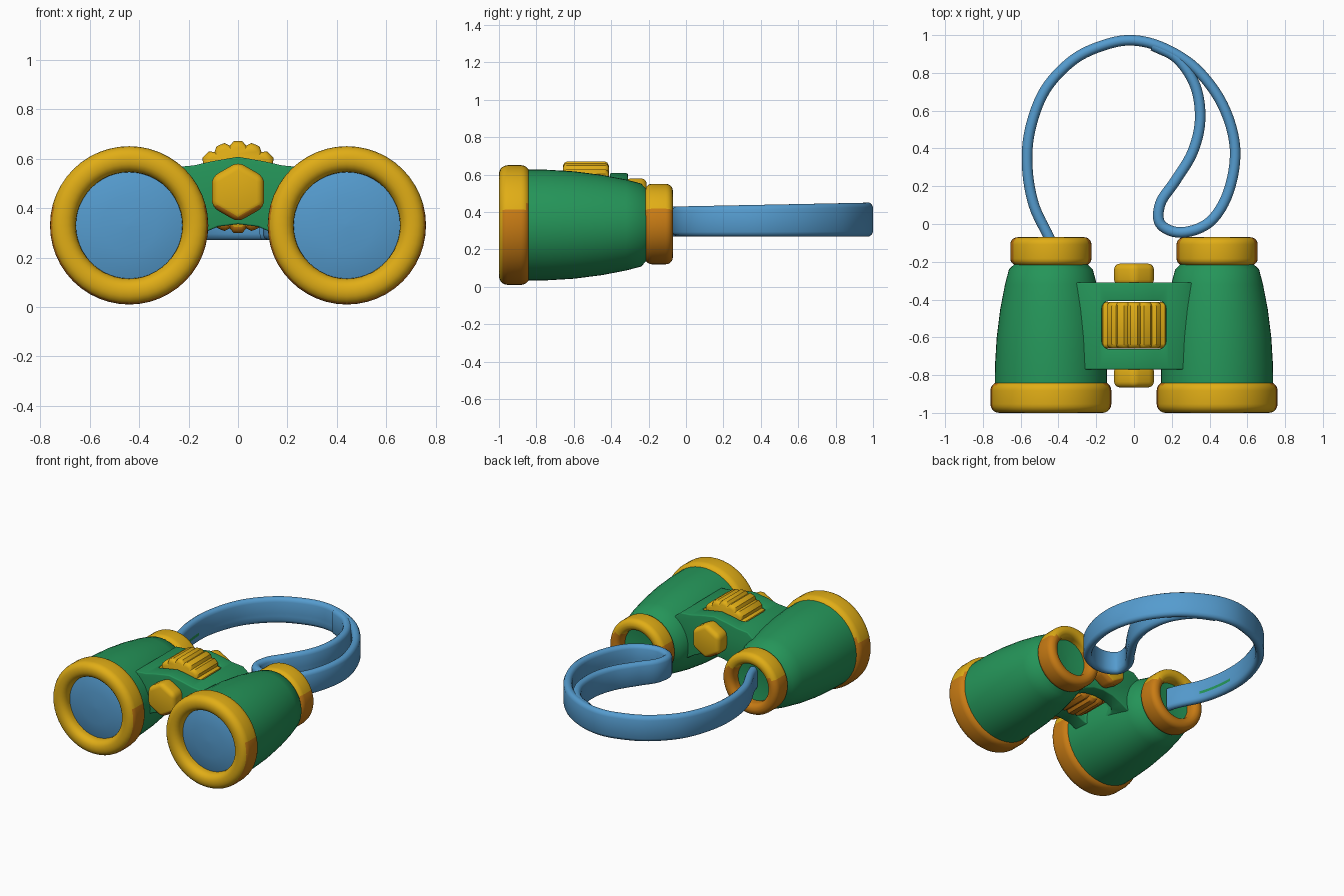
import bpy, bmesh
from math import cos, sin, pi, tau
from mathutils import Vector

cube = bpy.data.objects.get("Cube")
if cube:
    bpy.data.objects.remove(cube, do_unlink=True)


def material(name, rgb):
    m = bpy.data.materials.new(name)
    m.use_nodes = True
    m.diffuse_color = (*rgb, 1)
    m.node_tree.nodes["Principled BSDF"].inputs["Base Color"].default_value = (*rgb, 1)
    return m


GREEN = material("green", (0.018, 0.30, 0.10))
YELLOW = material("yellow", (0.75, 0.42, 0.008))
ORANGE = material("orange", (0.58, 0.20, 0.007))
BLUE = material("blue", (0.09, 0.33, 0.62))
BARREL_X, BARREL_Z = 0.44, 0.33


def finish(obj, angle=0.7):
    bpy.ops.object.select_all(action="DESELECT")
    obj.select_set(True)
    bpy.context.view_layer.objects.active = obj
    for mod in list(obj.modifiers):
        bpy.ops.object.modifier_apply(modifier=mod.name)
    bpy.ops.object.shade_smooth_by_angle(angle=angle)


def loft(name, rings, mats, closed=False):
    """Skin a list of equal-length point loops, capped or joined end to end."""
    bm = bmesh.new()
    loops = [[bm.verts.new(p) for p in ring] for ring in rings]
    pairs = list(zip(loops, loops[1:])) + ([(loops[-1], loops[0])] if closed else [])
    n = len(loops[0])
    for a, b in pairs:
        for i in range(n):
            j = (i + 1) % n
            bm.faces.new((a[i], a[j], b[j], b[i]))
    if not closed:
        bm.faces.new(loops[0])
        bm.faces.new(loops[-1])
    bmesh.ops.recalc_face_normals(bm, faces=bm.faces)
    mesh = bpy.data.meshes.new(name)
    bm.to_mesh(mesh)
    bm.free()
    obj = bpy.data.objects.new(name, mesh)
    bpy.context.collection.objects.link(obj)
    for m in mats:
        mesh.materials.append(m)
    return obj


def lathe(name, profile, x, z, mats, sides=48, closed=False, tooth=None):
    """Turn (y, radius) points about an axis along y."""
    rings = []
    for y, r in profile:
        ring = []
        for i in range(sides):
            a = tau * i / sides + pi / 2
            rr = r * (tooth(i) if tooth else 1)
            ring.append((x + rr * cos(a), y, z + rr * sin(a)))
        rings.append(ring)
    return loft(name, rings, mats, closed)


def paint(obj, rule, index=1):
    for f in obj.data.polygons:
        if rule(f.center, f.normal):
            f.material_index = index


def rounded_band(y0, y1, r0, r1, rad, steps=5):
    """Rounded rectangle profile for a rubber ring."""
    corners = [(y1 - rad, r1 - rad, 0), (y0 + rad, r1 - rad, 1),
               (y0 + rad, r0 + rad, 2), (y1 - rad, r0 + rad, 3)]
    return [(cy + rad * cos((q + k / steps) * pi / 2), cr + rad * sin((q + k / steps) * pi / 2))
            for cy, cr, q in corners for k in range(steps + 1)]


# Barrels, rubber rings and lenses
body = [(-0.87, 0.2), (-0.86, 0.297), (-0.75, 0.296), (-0.6, 0.287), (-0.45, 0.268),
        (-0.32, 0.243), (-0.24, 0.222), (-0.21, 0.19), (-0.14, 0.16), (-0.15, 0.1), (-0.155, 0.01)]
lens = [(-0.86, 0.23), (-0.93, 0.23), (-0.945, 0.18), (-0.955, 0.11), (-0.96, 0.01)]
for side, word in ((1, "left"), (-1, "right")):
    x = side * BARREL_X
    finish(lathe(word + "_barrel", body, x, BARREL_Z, [GREEN]))
    finish(lathe(word + "_lens", lens, x, BARREL_Z, [BLUE]))
    front = lathe(word + "_front_ring", rounded_band(-1, -0.835, 0.215, 0.32, 0.047),
                  x, BARREL_Z, [YELLOW, ORANGE], closed=True)
    paint(front, lambda c, n: c.z < 0.43 and n.y > -0.6 and
          (c.x - x) * n.x + (c.z - BARREL_Z) * n.z > 0)
    finish(front)
    rear = lathe(word + "_eyepiece_ring", rounded_band(-0.22, -0.07, 0.135, 0.215, 0.038),
                 x, BARREL_Z + 0.005, [YELLOW, ORANGE], closed=True)
    paint(rear, lambda c, n: c.z < 0.42)
    finish(rear)

# Bridge: arched section run along y, with a rounded window for the wheel
top = [(-0.34, 0.5), (-0.26, 0.565), (-0.18, 0.572), (-0.1, 0.59), (0, 0.607)]
bottom = [(0, 0.335), (0.08, 0.325), (0.15, 0.295), (0.24, 0.24), (0.34, 0.24)]
outline = (top + [(-a, b) for a, b in top[-2::-1]]
           + bottom[::-1] + [(-a, b) for a, b in bottom[1:]])
bridge = loft("bridge", [[(a, y, b) for a, b in outline] for y in (-0.77, -0.31)], [GREEN])

bpy.ops.mesh.primitive_cube_add(size=1, location=(0, -0.535, 0.5))
cutter = bpy.context.object
cutter.name = "window_cutter"
cutter.hide_render = True
cutter.scale = (0.34, 0.255, 1)
bpy.ops.object.transform_apply(location=False, rotation=False, scale=True)
round_off = cutter.modifiers.new("round", "BEVEL")
round_off.width, round_off.segments = 0.04, 4
cut = bridge.modifiers.new("window", "BOOLEAN")
cut.operation, cut.object, cut.solver = "DIFFERENCE", cutter, "EXACT"
edge = bridge.modifiers.new("soft_edges", "BEVEL")
edge.width, edge.segments, edge.angle_limit = 0.018, 3, 0.9
finish(bridge)
bpy.data.objects.remove(cutter, do_unlink=True)

# Ridged focus wheel
wheel = lathe("focus_wheel", [(-0.658, 0.15), (-0.65, 0.165), (-0.635, 0.172), (-0.435, 0.172),
                              (-0.42, 0.165), (-0.412, 0.15)], 0, 0.485, [YELLOW, ORANGE],
              sides=64, tooth=lambda i: 1.08 if i % 4 != 2 else 0.99)
paint(wheel, lambda c, n: c.z < 0.42)
finish(wheel)

# Six-sided end knobs
for name, y0, y1 in (("front_knob", -0.865, -0.75), ("rear_knob", -0.325, -0.21)):
    knob = lathe(name, [(y0, 0.122), (y1, 0.122)], 0, 0.465, [YELLOW, ORANGE], sides=6)
    soft = knob.modifiers.new("soft_edges", "BEVEL")
    soft.width, soft.segments, soft.angle_limit = 0.03, 4, 0.3
    finish(knob, 1.0)
    paint(knob, lambda c, n: n.z < -0.4)

# Strap: a smooth path that loops round and curls back to join itself
path = [Vector(p) for p in (
    (-0.42, -0.15), (-0.45, -0.07), (-0.53, 0.1), (-0.565, 0.3), (-0.55, 0.5), (-0.47, 0.71),
    (-0.32, 0.87), (-0.15, 0.95), (0, 0.972), (0.16, 0.93), (0.33, 0.82), (0.47, 0.63),
    (0.535, 0.4), (0.5, 0.17), (0.4, 0.01), (0.25, -0.045), (0.14, 0.0), (0.14, 0.11),
    (0.22, 0.23), (0.31, 0.38), (0.35, 0.55), (0.325, 0.73), (0.23, 0.875), (0.1, 0.945))]


def smooth_path(pts, steps=6):
    ext = [2 * pts[0] - pts[1]] + pts + [2 * pts[-1] - pts[-2]]
    out = []
    for a, b, c, d in zip(ext, ext[1:], ext[2:], ext[3:]):
        for k in range(steps):
            t = k / steps
            out.append(0.5 * (2 * b + (c - a) * t + (2 * a - 5 * b + 4 * c - d) * t * t
                              + (3 * b - a - 3 * c + d) * t ** 3))
    return out + [pts[-1]]


section = [(-1, 0.14), (-1, 0.86), (-0.75, 0.95), (-0.3, 1), (0.3, 1), (0.75, 0.95), (1, 0.86),
           (1, 0.42), (1, 0.3), (1, 0.14), (0.75, 0.05), (0.3, 0), (-0.3, 0), (-0.75, 0.05)]
pts = smooth_path(path)
rings = []
for i, p in enumerate(pts):
    t = (pts[min(i + 1, len(pts) - 1)] - pts[max(i - 1, 0)]).normalized()
    height = 0.16 + 0.02 * max(p.y, 0)
    rings.append([(p.x + t.y * 0.028 * a, p.y - t.x * 0.028 * a, 0.27 + height * b)
                  for a, b in section])
strap = loft("strap", rings, [BLUE, GREEN])
# thin green streak on the inner face
paint(strap, lambda c, n: c.x < -0.45 and 0.08 < c.y < 0.33 and n.x > 0.8 and 0.318 < c.z < 0.34)
finish(strap, 0.9)
